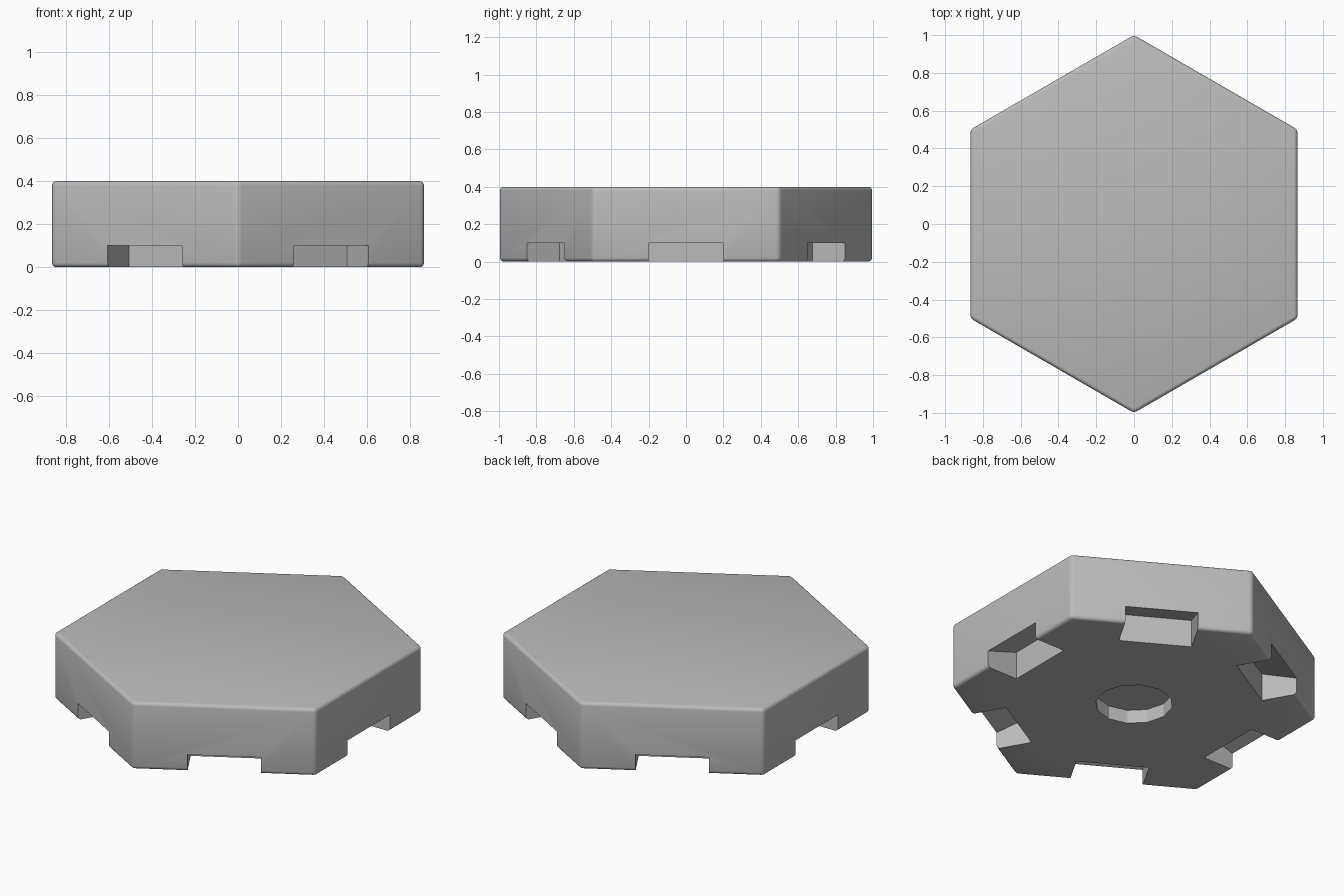
import bpy, bmesh, math
from mathutils import Matrix, Vector

old = bpy.data.objects.get("Cube")
if old:
    bpy.data.objects.remove(old, do_unlink=True)

HEIGHT = 0.4
APOTHEM = math.cos(math.pi / 6)

grey = bpy.data.materials.new("plain_grey")
grey.use_nodes = True
colour = (0.5, 0.5, 0.5, 1)
grey.diffuse_color = colour
grey.node_tree.nodes["Principled BSDF"].inputs["Base Color"].default_value = colour


def make_object(name, bm):
    bmesh.ops.recalc_face_normals(bm, faces=bm.faces)
    mesh = bpy.data.meshes.new(name)
    bm.to_mesh(mesh)
    bm.free()
    obj = bpy.data.objects.new(name, mesh)
    mesh.materials.append(grey)
    bpy.context.collection.objects.link(obj)
    return obj


# Hexagonal tile with softly rounded edges
bm = bmesh.new()
bmesh.ops.create_cone(bm, cap_ends=True, segments=6, radius1=1, radius2=1,
                      depth=HEIGHT, matrix=Matrix.Translation((0, 0, HEIGHT / 2)))
if not any(abs(v.co.x) < 0.01 for v in bm.verts):
    bmesh.ops.rotate(bm, verts=bm.verts, matrix=Matrix.Rotation(math.pi / 6, 3, 'Z'))
bmesh.ops.bevel(bm, geom=list(bm.edges), offset=0.02, segments=4,
                profile=0.5, affect='EDGES')
tile = make_object("hexagon_tile", bm)

# Cutters: one undercut clip notch per side and a round magnet recess below
bm = bmesh.new()
inner = APOTHEM - 0.2
profile = [(inner, -0.1), (1.0, -0.1), (1.0, 0.1), (APOTHEM, 0.1), (inner, 0.165)]
for i in range(6):
    turn = Matrix.Rotation(i * math.pi / 3, 3, 'Z')
    face = bm.faces.new([bm.verts.new(turn @ Vector((r, -0.2, z))) for r, z in profile])
    out = bmesh.ops.extrude_face_region(bm, geom=[face])
    bmesh.ops.translate(bm, vec=turn @ Vector((0, 0.4, 0)),
                        verts=[g for g in out["geom"] if isinstance(g, bmesh.types.BMVert)])
bmesh.ops.create_cone(bm, cap_ends=True, segments=12, radius1=0.21, radius2=0.21,
                      depth=0.2, matrix=Matrix.Translation((0, 0, -0.02)))
cutter = make_object("notch_cutter", bm)
cutter.hide_render = True
cutter.hide_viewport = True

cut = tile.modifiers.new("notches", 'BOOLEAN')
cut.operation = 'DIFFERENCE'
cut.solver = 'EXACT'
cut.object = cutter

# Bake the cuts, then shade the rounded edges smooth
bpy.context.view_layer.update()
depsgraph = bpy.context.evaluated_depsgraph_get()
result = bpy.data.meshes.new_from_object(tile.evaluated_get(depsgraph))
tile.modifiers.clear()
tile.data = result
bpy.data.objects.remove(cutter, do_unlink=True)
for obj in bpy.context.selected_objects:
    obj.select_set(False)
tile.select_set(True)
bpy.context.view_layer.objects.active = tile
bpy.ops.object.shade_smooth_by_angle(angle=math.radians(28))
